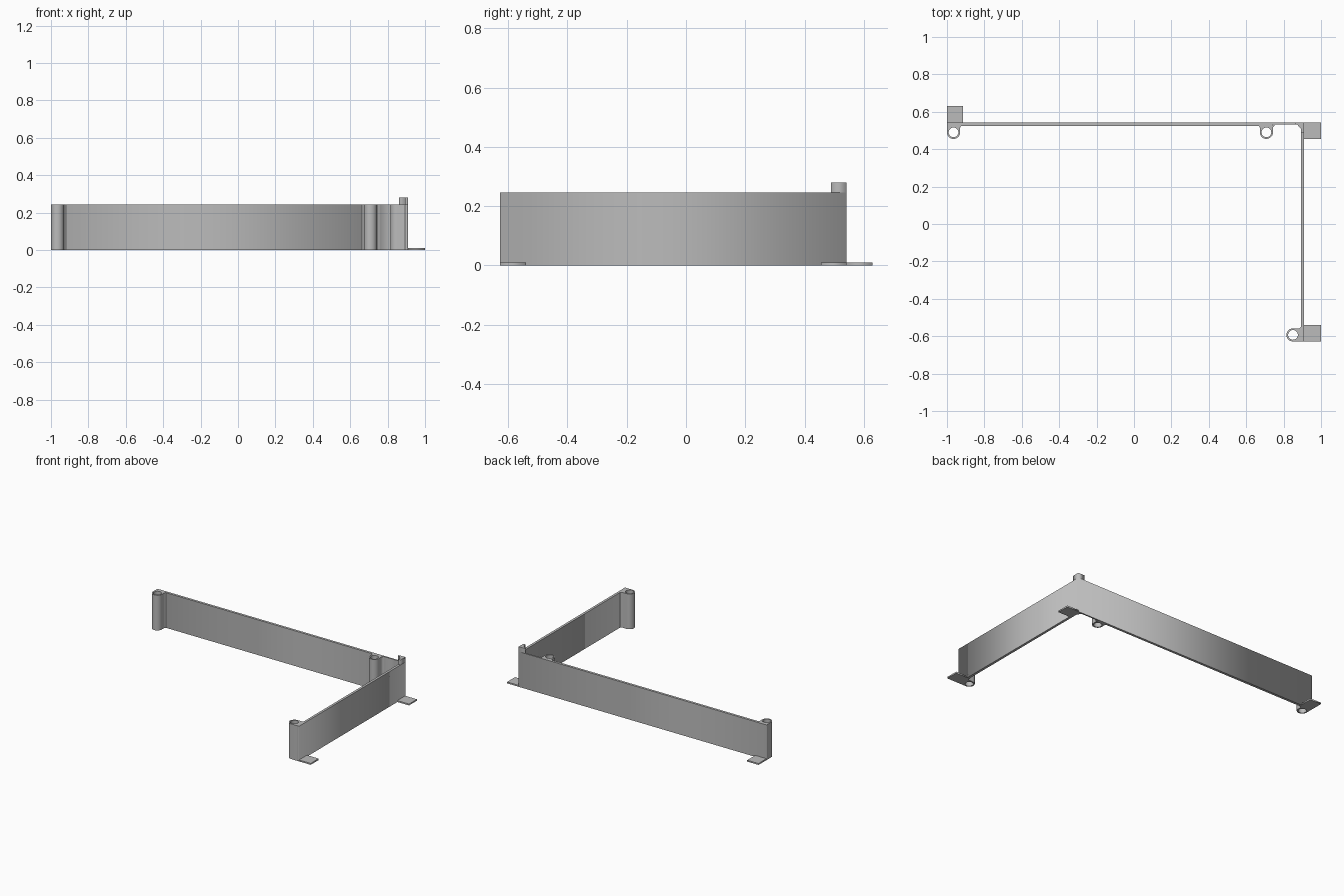
import bpy, bmesh
from math import sin, cos, pi
from mathutils import Matrix

cube = bpy.data.objects.get("Cube")
if cube:
    bpy.data.objects.remove(cube)

grey = bpy.data.materials.new("plain grey")
grey.use_nodes = True
COLOUR = (0.5, 0.5, 0.5, 1)
grey.diffuse_color = COLOUR
grey.node_tree.nodes["Principled BSDF"].inputs["Base Color"].default_value = COLOUR

HEIGHT = 0.245
BACK, SIDE = 0.542, 0.91          # outer faces of the two walls
INNER_BACK, INNER_SIDE = 0.525, 0.893


def prism(name, loops, z0, z1, smooth=False):
    """Extrude a flat outline, with optional hole outlines, from z0 to z1."""
    curve = bpy.data.curves.new(name + " outline", 'CURVE')
    curve.dimensions = '2D'
    curve.fill_mode = 'BOTH'
    curve.extrude = (z1 - z0) / 2
    for loop in loops:
        spline = curve.splines.new('POLY')
        spline.points.add(len(loop) - 1)
        for point, (x, y) in zip(spline.points, loop):
            point.co = (x, y, 0, 1)
        spline.use_cyclic_u = True
    temp = bpy.data.objects.new(name + " outline", curve)
    mesh = bpy.data.meshes.new_from_object(temp)
    bpy.data.objects.remove(temp)
    bpy.data.curves.remove(curve)

    # Weld caps to sides and make the normals consistent
    bm = bmesh.new()
    bm.from_mesh(mesh)
    bmesh.ops.remove_doubles(bm, verts=bm.verts, dist=0.0001)
    bmesh.ops.translate(bm, verts=bm.verts, vec=(0, 0, (z0 + z1) / 2))
    bmesh.ops.recalc_face_normals(bm, faces=bm.faces)
    bm.to_mesh(mesh)
    bm.free()
    mesh.name = name
    mesh.materials.clear()
    mesh.materials.append(grey)
    obj = bpy.data.objects.new(name, mesh)
    bpy.context.collection.objects.link(obj)
    if smooth:
        bpy.ops.object.select_all(action='DESELECT')
        obj.select_set(True)
        bpy.context.view_layer.objects.active = obj
        bpy.ops.object.shade_smooth_by_angle(angle=pi / 6)
    return obj


def rect(x0, x1, y0, y1):
    return [(x0, y0), (x1, y0), (x1, y1), (x0, y1)]


def arc(radius, start, end, steps, cx=0, cy=0):
    angles = [start + (end - start) * i / steps for i in range(steps + 1)]
    return [(cx + radius * cos(a), cy + radius * sin(a)) for a in angles]


def screw_post(name, x, y, reach, left_flare, right_flare, turn=0):
    """Round-nosed post with a bore; its tail reaches the wall on local +y."""
    r, bore, f = 0.035, 0.026, 0.014
    outline = arc(r, pi, 2 * pi, 20)
    if right_flare:
        outline += arc(f, pi, pi / 2, 6, r + f, reach - f)
    else:
        outline.append((r, reach))
    if left_flare:
        outline += arc(f, pi / 2, 0, 6, -r - f, reach - f)
    else:
        outline.append((-r, reach))
    post = prism(name, [outline, arc(bore, 0, 2 * pi, 32)[:-1]], 0, HEIGHT, True)
    post.data.transform(Matrix.Translation((x, y, 0)) @ Matrix.Rotation(turn, 4, 'Z'))


# L-shaped wall, thinner beside the corner, with a chamfered inside corner
prism("corner_wall", [[
    (-1, BACK), (SIDE, BACK), (SIDE, -0.628), (INNER_SIDE, -0.628),
    (INNER_SIDE, 0.508), (0.872, 0.532), (0.74, 0.532),
    (0.74, INNER_BACK), (-1, INNER_BACK)]], 0, HEIGHT)

# Raised lip on the corner
prism("corner_lip", [[
    (0.86, BACK), (SIDE, BACK), (SIDE, 0.49), (INNER_SIDE, 0.49),
    (INNER_SIDE, 0.508), (0.872, 0.532), (0.86, 0.532)]], HEIGHT, 0.28)

# Screw posts along the inner faces
screw_post("left_end_post", -0.965, 0.49, 0.036, False, True)
screw_post("corner_post", 0.708, 0.49, 0.036, True, True)
screw_post("front_end_post", 0.85, -0.593, 0.044, True, False, -pi / 2)

# Flat mounting tabs on the outer faces
prism("back_tab", [rect(-1, -0.913, BACK, 0.63)], 0, 0.01)
prism("corner_tab", [rect(SIDE, 1, 0.455, BACK)], 0, 0.01)
prism("front_tab", [rect(SIDE, 1, -0.628, -0.54)], 0, 0.01)
